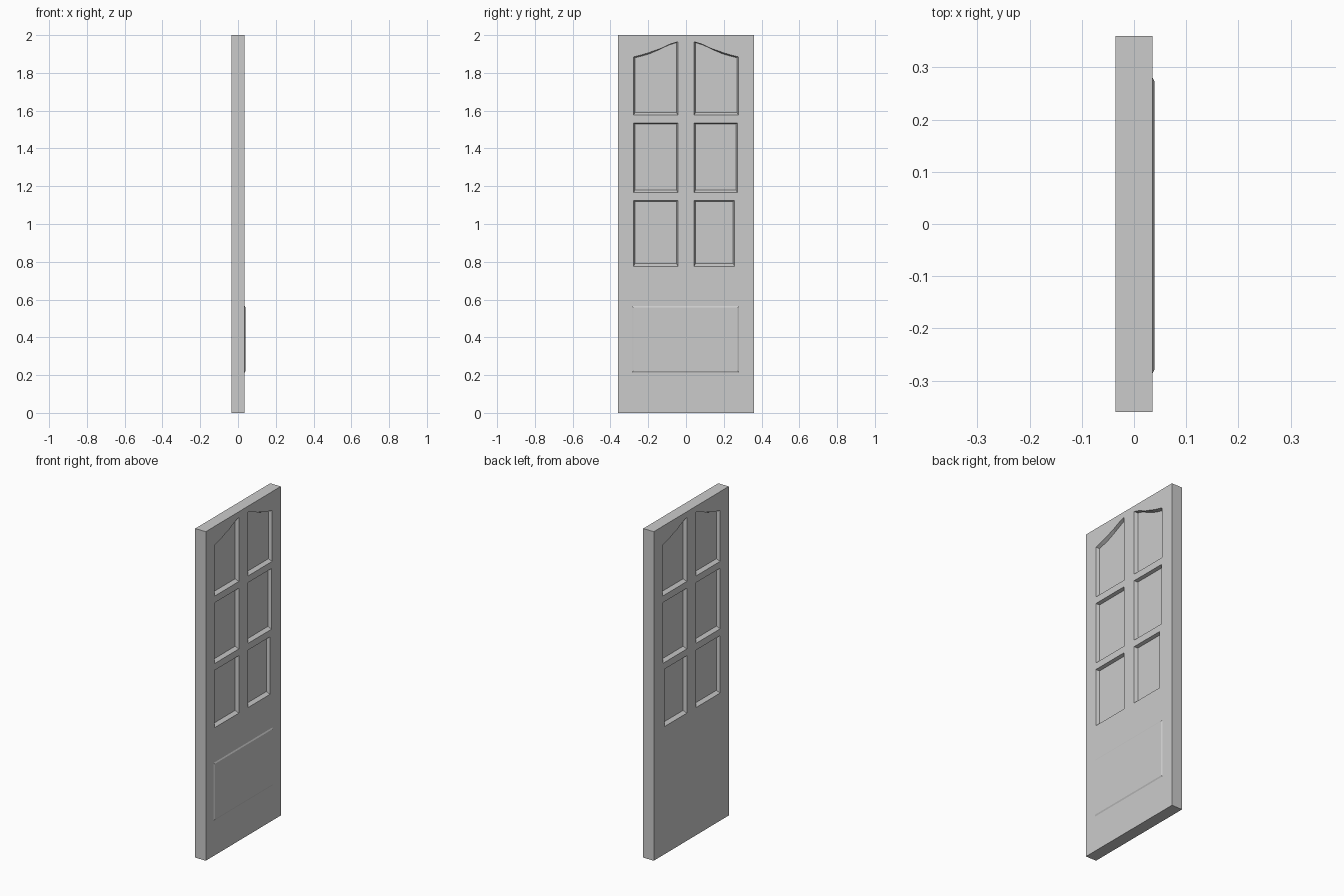
import bpy
import bmesh

cube = bpy.data.objects.get("Cube")
if cube:
    bpy.data.objects.remove(cube, do_unlink=True)

HALF_T, HALF_W, HEIGHT = 0.0355, 0.36, 2.0
DEPTH = 0.02

paint = bpy.data.materials.new("light grey paint")
paint.use_nodes = True
grey = (0.6, 0.6, 0.6, 1)
paint.diffuse_color = grey
paint.node_tree.nodes["Principled BSDF"].inputs["Base Color"].default_value = grey


def finish(bm, name):
    bmesh.ops.recalc_face_normals(bm, faces=bm.faces)
    mesh = bpy.data.meshes.new(name)
    bm.to_mesh(mesh)
    bm.free()
    mesh.materials.append(paint)
    ob = bpy.data.objects.new(name, mesh)
    bpy.context.collection.objects.link(ob)
    return ob


def prism(bm, outline_a, x_a, outline_b, x_b):
    """Solid between two matching (y, z) outlines."""
    a = [bm.verts.new((x_a, y, z)) for y, z in outline_a]
    b = [bm.verts.new((x_b, y, z)) for y, z in outline_b]
    bm.faces.new(a)
    bm.faces.new(b[::-1])
    for i in range(len(a)):
        j = (i + 1) % len(a)
        bm.faces.new((a[i], a[j], b[j], b[i]))


def rect(y0, y1, z0, z1):
    return [(y0, z0), (y1, z0), (y1, z1), (y0, z1)]


def flare(outline, side, bottom, top):
    """Widen an outline by separate side, bottom and top amounts."""
    ys = [p[0] for p in outline]
    zs = [p[1] for p in outline]
    mid_y, mid_z = (min(ys) + max(ys)) / 2, (min(zs) + max(zs)) / 2
    return [(y + side * ((y > mid_y) - (y < mid_y)),
             z + (top if z > mid_z else -bottom)) for y, z in outline]


# door slab
bm = bmesh.new()
slab = rect(-HALF_W, HALF_W, 0, HEIGHT)
prism(bm, slab, -HALF_T, slab, HALF_T)
door = finish(bm, "door_slab")

# six recessed panels, the top pair with swept heads
arch = [(-0.27, 1.59), (-0.05, 1.59), (-0.05, 1.96), (-0.09, 1.948),
        (-0.14, 1.924), (-0.19, 1.902), (-0.23, 1.89), (-0.27, 1.88)]
panels = [arch, [(-y, z) for y, z in arch]]
for z0, z1 in ((1.18, 1.53), (0.79, 1.12)):
    panels.append(rect(-0.27, -0.05, z0, z1))
    panels.append(rect(0.05, 0.265 if z0 > 1 else 0.25, z0, z1))

# cut the panels into both faces
bm = bmesh.new()
over = 1.25
for outline in panels:
    wide = flare(outline, 0.007 * over, 0.014 * over, 0.005 * over)
    for s in (-1, 1):
        prism(bm, outline, s * (HALF_T - DEPTH),
              wide, s * (HALF_T - DEPTH + DEPTH * over))
cutter = finish(bm, "panel_cutter")
cutter.hide_render = True
mod = door.modifiers.new("recesses", 'BOOLEAN')
mod.operation = 'DIFFERENCE'
mod.solver = 'EXACT'
mod.object = cutter
bpy.context.view_layer.objects.active = door
bpy.ops.object.modifier_apply(modifier=mod.name)
bpy.data.objects.remove(cutter, do_unlink=True)

# shallow raised panel on one face only
bm = bmesh.new()
base = rect(-0.29, 0.285, 0.21, 0.57)
prism(bm, base, HALF_T - 0.002, flare(base, -0.012, -0.012, -0.012), HALF_T + 0.004)
finish(bm, "lower_raised_panel")
